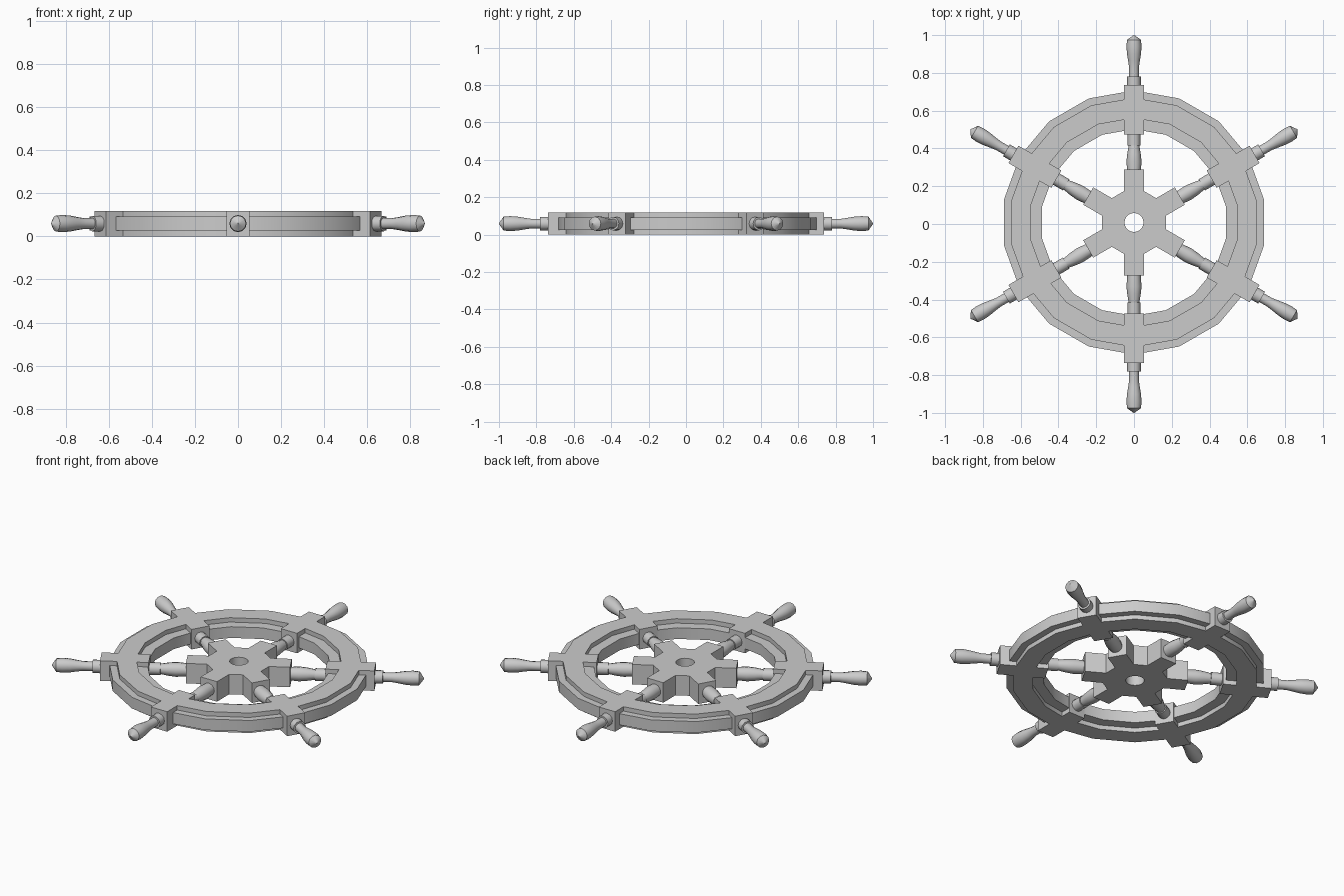
import bpy
import bmesh
from math import cos, sin, pi, radians
from mathutils import Matrix, Vector

cube = bpy.data.objects.get("Cube")
if cube:
    bpy.data.objects.remove(cube, do_unlink=True)

HEIGHT = 0.118
MID = HEIGHT / 2
HALF_W = 0.053      # half width of spoke blocks and hub arms
OFFSET = 0.008      # rim and hub sit slightly behind the spoke centre
SPOKES = 6

grey = bpy.data.materials.new("plain grey")
grey.use_nodes = True
grey.diffuse_color = (0.6, 0.6, 0.6, 1)
grey.node_tree.nodes["Principled BSDF"].inputs["Base Color"].default_value = (0.6, 0.6, 0.6, 1)


def finish(name, bm, matrix=Matrix()):
    bmesh.ops.recalc_face_normals(bm, faces=bm.faces)
    mesh = bpy.data.meshes.new(name)
    bm.to_mesh(mesh)
    bm.free()
    mesh.materials.append(grey)
    mesh.shade_smooth()
    mesh.set_sharp_from_angle(angle=radians(35))
    obj = bpy.data.objects.new(name, mesh)
    obj.matrix_world = matrix
    bpy.context.collection.objects.link(obj)
    return obj


def loft(bm, loops, closed):
    """Join equal rings of points with quads."""
    rings = [[bm.verts.new(p) for p in loop] for loop in loops]
    pairs = list(zip(rings, rings[1:]))
    if closed:
        pairs.append((rings[-1], rings[0]))
    for a, b in pairs:
        for i in range(len(a)):
            j = (i + 1) % len(a)
            bm.faces.new((a[i], a[j], b[j], b[i]))
    return rings


def turned(name, profile, matrix, sides=12):
    """Turned part along local x from (distance, radius) pairs."""
    bm = bmesh.new()
    loops = [[(d, r * cos(2 * pi * i / sides), r * sin(2 * pi * i / sides))
              for i in range(sides)] for d, r in profile]
    rings = loft(bm, loops, False)
    bm.faces.new(rings[0])
    bm.faces.new(rings[-1])
    return finish(name, bm, matrix)


# Rim: eighteen-sided ring, raised middle with a lower lip on each side
low, high = 0.026, HEIGHT - 0.026
section = [(0.699, low), (0.699, high), (0.66, high), (0.66, HEIGHT),
           (0.553, HEIGHT), (0.553, high), (0.494, high), (0.494, low),
           (0.553, low), (0.553, 0), (0.66, 0), (0.66, low)]
angles = [radians(10 + 20 * i) for i in range(18)]
bm = bmesh.new()
loft(bm, [[(r * cos(a), r * sin(a), z) for a in angles] for r, z in section], True)
finish("rim", bm, Matrix.Translation((0, OFFSET, 0)))

# Hub: six-armed star with a round hole
star, hole = [], []
for k in range(SPOKES):
    turn = radians(30 + 60 * k)
    arm = [(0.166, -HALF_W), (0.28, -HALF_W), (0.28, HALF_W), (0.166, HALF_W)]
    for i, (x, y) in enumerate(arm):
        star.append(Matrix.Rotation(turn, 3, "Z") @ Vector((x, y, 0)))
        a = turn + radians(15 * i - 22.5)
        hole.append(Vector((0.05 * cos(a), 0.05 * sin(a), 0)))
up = Vector((0, 0, HEIGHT))
bm = bmesh.new()
loft(bm, [star, [p + up for p in star], [p + up for p in hole], hole], True)
finish("hub", bm, Matrix.Translation((0, OFFSET, 0)))

# Spokes: block through the rim, turned inner spindle and outer handle
spindle = [(0.25, 0.036), (0.28, 0.036), (0.33, 0.04), (0.37, 0.036), (0.415, 0.028),
           (0.415, 0.034), (0.49, 0.034)]
handle = [(0.72, 0.036), (0.78, 0.036), (0.78, 0.026), (0.83, 0.026),
          (0.865, 0.031), (0.9, 0.037), (0.94, 0.04), (0.975, 0.037), (1.0, 0.002)]
for k in range(SPOKES):
    frame = Matrix.Rotation(radians(30 + 60 * k), 4, "Z") @ Matrix.Translation((0, 0, MID))
    bm = bmesh.new()
    bmesh.ops.create_cube(bm, size=1)
    bmesh.ops.scale(bm, vec=(0.262, 2 * HALF_W, HEIGHT), verts=bm.verts)
    bmesh.ops.translate(bm, vec=(0.606, 0, 0), verts=bm.verts)
    finish(f"rim_block_{k + 1}", bm, frame)
    turned(f"spindle_{k + 1}", spindle, frame)
    turned(f"handle_{k + 1}", handle, frame)
